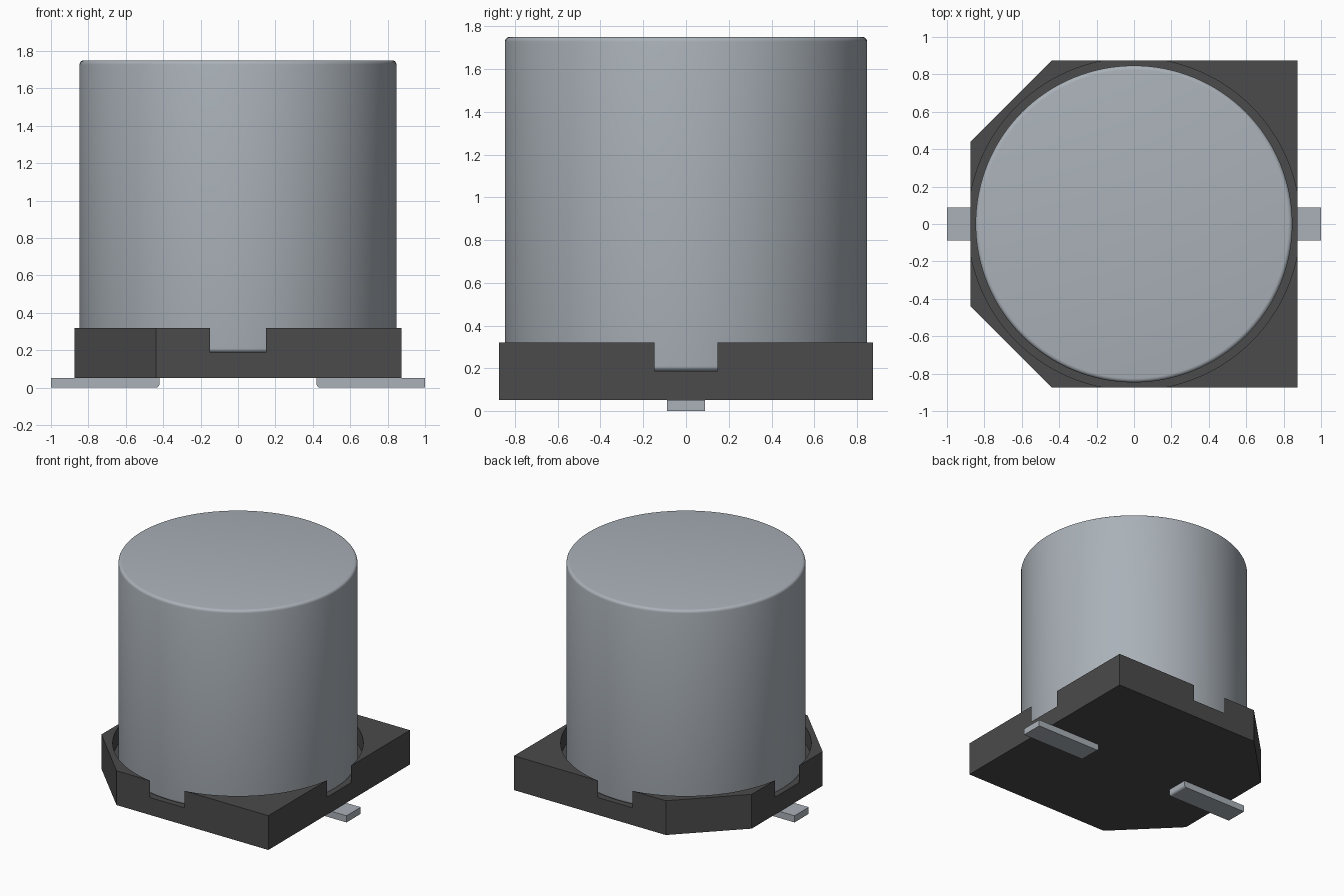
import bpy, bmesh, math

cube = bpy.data.objects.get("Cube")
if cube:
    bpy.data.objects.remove(cube, do_unlink=True)


def material(name, rgb):
    m = bpy.data.materials.new(name)
    m.use_nodes = True
    m.diffuse_color = (*rgb, 1)
    m.node_tree.nodes["Principled BSDF"].inputs["Base Color"].default_value = (*rgb, 1)
    return m


metal = material("brushed aluminium", (0.40, 0.44, 0.48))
plastic = material("black plastic", (0.07, 0.07, 0.07))


def add_object(name, bm, mat):
    bmesh.ops.recalc_face_normals(bm, faces=bm.faces)
    mesh = bpy.data.meshes.new(name)
    bm.to_mesh(mesh)
    bm.free()
    mesh.materials.append(mat)
    ob = bpy.data.objects.new(name, mesh)
    bpy.context.collection.objects.link(ob)
    return ob


def prism(name, points, offset, mat):
    """Extrude a closed outline of 3D points along offset."""
    bm = bmesh.new()
    face = bm.faces.new([bm.verts.new(p) for p in points])
    ext = bmesh.ops.extrude_face_region(bm, geom=[face])
    verts = [g for g in ext["geom"] if isinstance(g, bmesh.types.BMVert)]
    bmesh.ops.translate(bm, verts=verts, vec=offset)
    return add_object(name, bm, mat)


def cylinder(name, radius, z0, z1, fillet, mat, segments=128):
    bm = bmesh.new()
    bmesh.ops.create_cone(bm, cap_ends=True, segments=segments,
                          radius1=radius, radius2=radius, depth=z1 - z0)
    bmesh.ops.translate(bm, verts=bm.verts, vec=(0, 0, (z0 + z1) / 2))
    if fillet:
        rims = [e for e in bm.edges if abs(e.verts[0].co.z - e.verts[1].co.z) < 1e-5]
        bmesh.ops.bevel(bm, geom=rims, offset=fillet, segments=4,
                        profile=0.5, affect='EDGES')
    return add_object(name, bm, mat)


def smooth(ob, degrees=35):
    bpy.ops.object.select_all(action='DESELECT')
    ob.select_set(True)
    bpy.context.view_layer.objects.active = ob
    bpy.ops.object.shade_smooth_by_angle(angle=math.radians(degrees))


# Base plate with two cut corners on the -x side
H, C = 0.875, 0.438
Z0, FLOOR, Z1 = 0.052, 0.188, 0.32
outline = [(H, -H), (H, H), (-C, H), (-H, C), (-H, -C), (-C, -H)]
base = prism("base_plate", [(x, y, Z0) for x, y in outline], (0, 0, Z1 - Z0), plastic)

# Round seat, slightly wider than the plate, so it opens a notch in each side
cutter = cylinder("seat_cutter", math.hypot(H, 0.15), FLOOR, 0.6, 0, plastic)
cutter.hide_render = True
mod = base.modifiers.new("seat", 'BOOLEAN')
mod.operation = 'DIFFERENCE'
mod.solver = 'EXACT'
mod.object = cutter
bpy.context.view_layer.objects.active = base
base.select_set(True)
bpy.ops.object.modifier_apply(modifier=mod.name)
bpy.data.objects.remove(cutter, do_unlink=True)
smooth(base, 20)

# Can with rounded rims
smooth(cylinder("can", 0.847, FLOOR, 1.75, 0.022, metal))

# Flat terminals with a rounded lower inner edge
R = 0.02
arc = [(0.42 + R - R * math.cos(a), R - R * math.sin(a))
       for a in (math.radians(d) for d in range(0, 91, 18))]
profile = arc + [(1.0, 0), (1.0, Z0), (0.42, Z0)]
for side, name in ((1, "left_terminal"), (-1, "right_terminal")):
    smooth(prism(name, [(side * x, -0.088, z) for x, z in profile], (0, 0.176, 0), metal))
